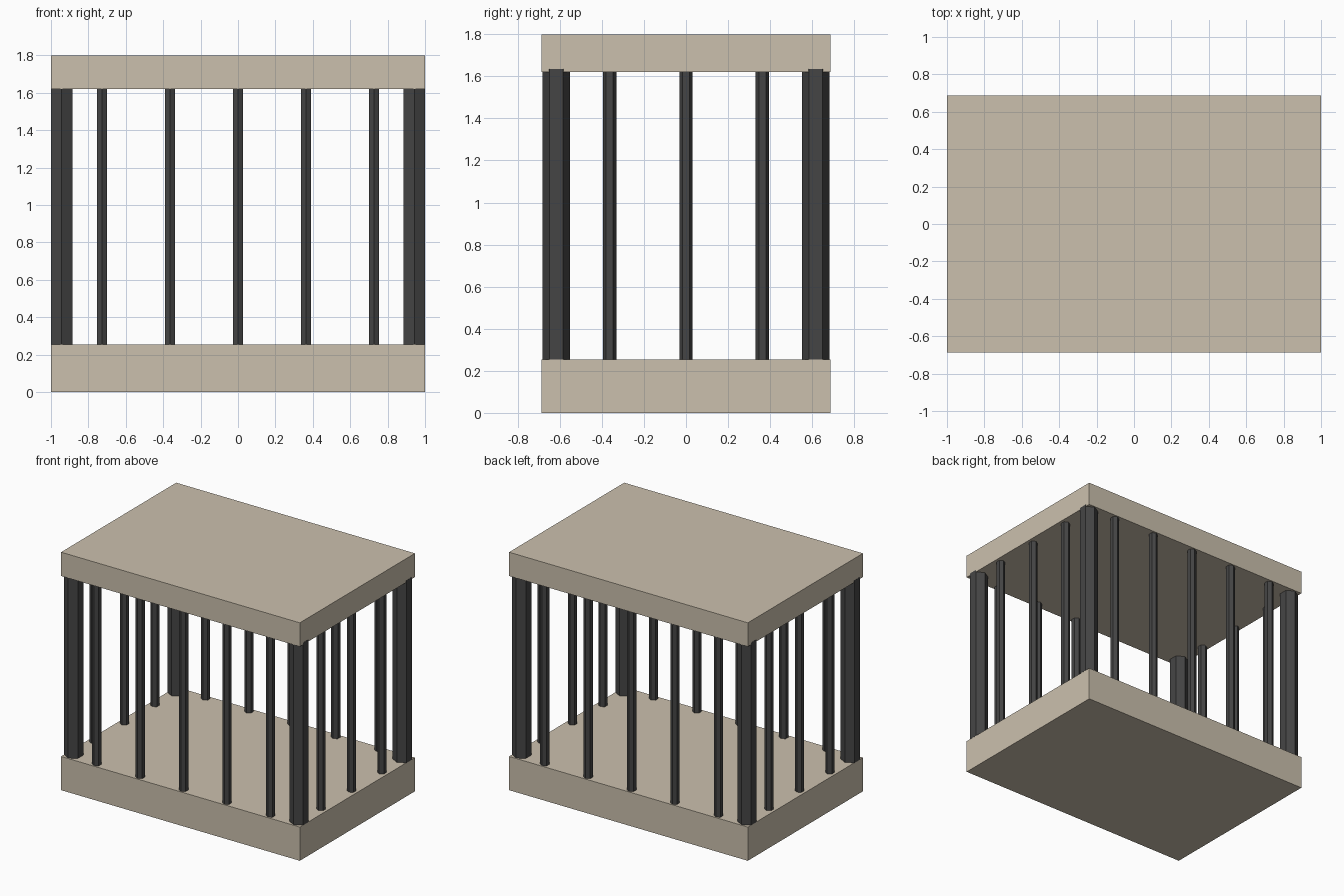
import bpy, math

if "Cube" in bpy.data.objects:
    bpy.data.objects.remove(bpy.data.objects["Cube"])

def material(name, rgb):
    m = bpy.data.materials.new(name)
    m.diffuse_color = (*rgb, 1)
    m.use_nodes = True
    m.node_tree.nodes["Principled BSDF"].inputs["Base Color"].default_value = m.diffuse_color
    return m

STONE = material("beige_stone", (0.60, 0.53, 0.42))
IRON = material("dark_iron", (0.06, 0.06, 0.06))

def slab(name, z0, z1):
    bpy.ops.mesh.primitive_cube_add(size=1, location=(0, 0, (z0 + z1) / 2))
    o = bpy.context.object
    o.name = name
    o.scale = (1.998, 1.376, z1 - z0)
    bpy.ops.object.transform_apply(location=False, rotation=False, scale=True)
    o.data.materials.append(STONE)

def bar(name, x, y, radius, z0=0.25, z1=1.635):
    # hexagonal rod with corners pointing along y
    bpy.ops.mesh.primitive_cylinder_add(vertices=6, radius=radius, depth=z1 - z0,
                                        location=(x, y, (z0 + z1) / 2))
    o = bpy.context.object
    o.name = name
    o.data.materials.append(IRON)

# base and roof
slab("base", 0, 0.255)
slab("roof", 1.62, 1.80)

# thick corner posts
for sx in (-1, 1):
    for sy in (-1, 1):
        bar("corner_post", sx * 0.943, sy * 0.617, 0.066, z0=0.254)

# thin bars along the front and back, then the two ends
for s, side in ((-1, "front"), (1, "back")):
    for i in range(-2, 3):
        bar(side + "_bar", i * 0.3635, s * 0.65, 0.032)
for s, side in ((-1, "left"), (1, "right")):
    for i in range(-1, 2):
        bar(side + "_bar", s * 0.95, i * 0.3635, 0.032)
